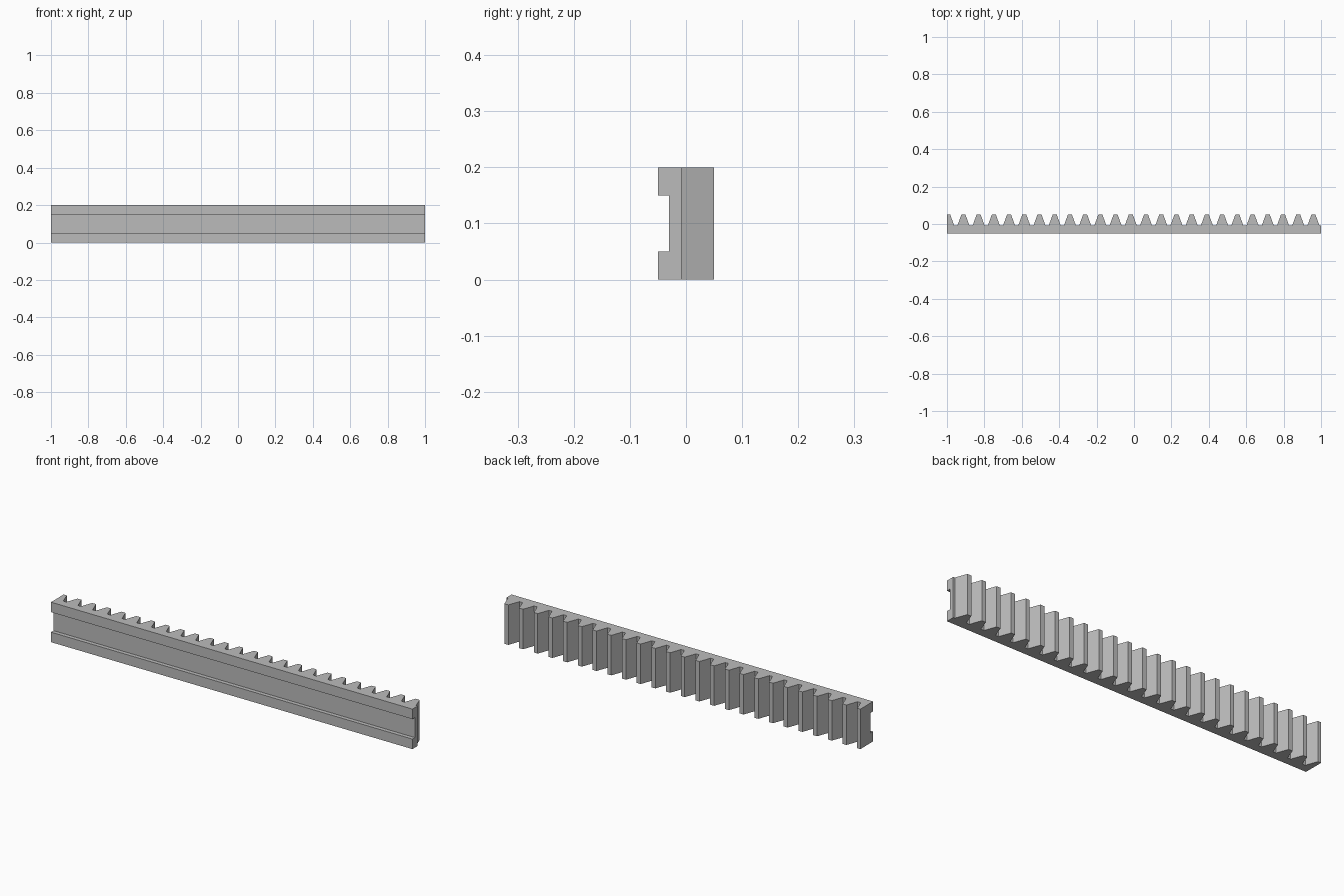
import bpy, bmesh, math

cube = bpy.data.objects.get("Cube")
if cube:
    bpy.data.objects.remove(cube, do_unlink=True)

# Sizes
HALF, HEIGHT, FRONT, CREST = 1.0, 0.2, -0.05, 0.05
MODULE = 0.0259
PITCH = math.pi * MODULE
ROOT = CREST - 2.25 * MODULE
SLOPE = math.tan(math.radians(20))
CREST_HALF = PITCH / 4 - MODULE * SLOPE
ROOT_HALF = PITCH / 4 + 1.25 * MODULE * SLOPE

# Steel material
steel = bpy.data.materials.new("steel_grey")
steel.use_nodes = True
colour = (0.5, 0.5, 0.5, 1)
steel.diffuse_color = colour
steel.node_tree.nodes["Principled BSDF"].inputs["Base Color"].default_value = colour


def prism(name, outline, height):
    """Upright prism over a flat outline of (x, y) points."""
    bm = bmesh.new()
    base = bm.faces.new([bm.verts.new((x, y, 0)) for x, y in outline])
    up = bmesh.ops.extrude_face_region(bm, geom=[base])["geom"]
    verts = [g for g in up if isinstance(g, bmesh.types.BMVert)]
    bmesh.ops.translate(bm, vec=(0, 0, height), verts=verts)
    bmesh.ops.recalc_face_normals(bm, faces=bm.faces)
    mesh = bpy.data.meshes.new(name)
    bm.to_mesh(mesh)
    bm.free()
    mesh.materials.append(steel)
    obj = bpy.data.objects.new(name, mesh)
    bpy.context.collection.objects.link(obj)
    return obj


# Rack outline: flat front, straight-flanked teeth along the back
outline = [(-HALF, FRONT), (HALF, FRONT), (HALF, ROOT)]
centre = HALF - PITCH / 2
while centre - CREST_HALF > -HALF:
    outline += [(centre + ROOT_HALF, ROOT), (centre + CREST_HALF, CREST),
                (centre - CREST_HALF, CREST), (centre - ROOT_HALF, ROOT)]
    centre -= PITCH
# The last tooth is cut off square by the end of the bar
outline += [(centre + ROOT_HALF, ROOT), (centre + CREST_HALF, CREST), (-HALF, CREST)]
rack = prism("toothed_rack", outline, HEIGHT)

# Groove along the front
depth, reach = FRONT + 0.02, HALF + 0.1
cutter = prism("groove_cutter", [(-reach, FRONT - 0.1), (reach, FRONT - 0.1),
                                 (reach, depth), (-reach, depth)], HEIGHT / 2)
cutter.location.z = HEIGHT / 4
cutter.hide_render = True
groove = rack.modifiers.new("groove", "BOOLEAN")
groove.operation = "DIFFERENCE"
groove.solver = "EXACT"
groove.object = cutter
bpy.context.view_layer.objects.active = rack
bpy.context.view_layer.update()
bpy.ops.object.modifier_apply(modifier=groove.name)
bpy.data.objects.remove(cutter, do_unlink=True)
